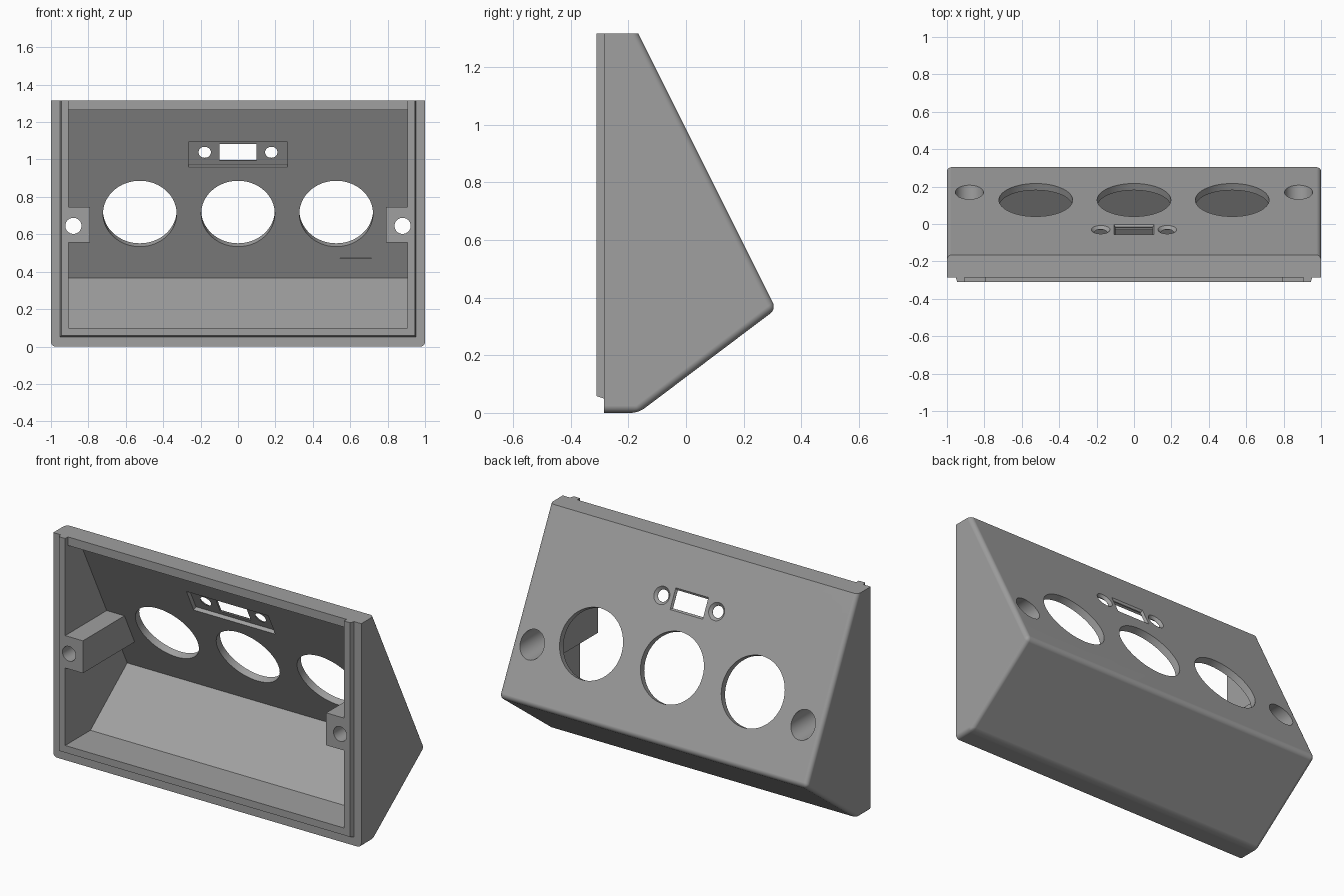
import bpy, bmesh, math
from mathutils import Matrix, Vector

if "Cube" in bpy.data.objects:
    bpy.data.objects.remove(bpy.data.objects["Cube"])

grey = bpy.data.materials.new("plain grey")
grey.diffuse_color = (0.35, 0.35, 0.35, 1)
grey.use_nodes = True
grey.node_tree.nodes["Principled BSDF"].inputs["Base Color"].default_value = grey.diffuse_color


def loft(name, ring_a, ring_b, matrix=Matrix(), bevel_rule=None):
    """Closed solid between two matching rings of 3D points."""
    bm = bmesh.new()
    a = [bm.verts.new(matrix @ Vector(p)) for p in ring_a]
    b = [bm.verts.new(matrix @ Vector(p)) for p in ring_b]
    n = len(a)
    bm.faces.new(a)
    bm.faces.new(b)
    for i in range(n):
        j = (i + 1) % n
        bm.faces.new((a[i], a[j], b[j], b[i]))
    bmesh.ops.recalc_face_normals(bm, faces=bm.faces)
    if bevel_rule:
        edges = [e for e in bm.edges if bevel_rule(e)]
        bmesh.ops.bevel(bm, geom=edges, offset=0.025, offset_type='OFFSET',
                        segments=5, profile=0.5, affect='EDGES')
    mesh = bpy.data.meshes.new(name)
    bm.to_mesh(mesh)
    bm.free()
    mesh.materials.append(grey)
    obj = bpy.data.objects.new(name, mesh)
    bpy.context.collection.objects.link(obj)
    return obj


def extrude_x(name, profile, x0, x1, rule=None):
    return loft(name, [(x0, y, z) for y, z in profile],
                [(x1, y, z) for y, z in profile], bevel_rule=rule)


def circle(x, y, z, r, n=64):
    return [(x + r * math.cos(2 * math.pi * i / n),
             y + r * math.sin(2 * math.pi * i / n), z) for i in range(n)]


def rect(x, y, z, hx, hy):
    return [(x - hx, y - hy, z), (x + hx, y - hy, z),
            (x + hx, y + hy, z), (x - hx, y + hy, z)]


def combine(target, tool, operation='DIFFERENCE'):
    mod = target.modifiers.new("combine", 'BOOLEAN')
    mod.object, mod.operation, mod.solver = tool, operation, 'EXACT'
    bpy.context.view_layer.objects.active = target
    bpy.ops.object.modifier_apply(modifier=mod.name)
    bpy.data.objects.remove(tool, do_unlink=True)


# Wedge housing, drawn taller than needed and trimmed flat later
def rounded(edge):
    front = all(v.co.y < -0.28 for v in edge.verts)
    top = all(v.co.z > 1.39 for v in edge.verts)
    return not (front or top)


housing = extrude_x("housing", [(-0.285, 0), (-0.165, 0), (0.3125, 0.36),
                                (-0.2075, 1.4), (-0.285, 1.4)], -1, 1, rounded)

# Tapered lip on the open front
lip = loft("lip",
           [(-0.945, -0.31, 0.058), (0.945, -0.31, 0.058),
            (0.945, -0.31, 1.37), (-0.945, -0.31, 1.37)],
           [(-0.964, -0.25, 0.039), (0.964, -0.25, 0.039),
            (0.964, -0.25, 1.37), (-0.964, -0.25, 1.37)])
combine(housing, lip, 'UNION')

# Flat top
combine(housing, extrude_x("top_trim", [(-0.6, 1.315), (0.6, 1.315),
                                        (0.6, 1.6), (-0.6, 1.6)], -1.3, 1.3))

# Hollow interior, leaving a screw post on each side wall
cavity = extrude_x("cavity", [(-0.4, 0.10), (-0.076, 0.10), (0.265, 0.365),
                              (-0.185, 1.265), (-0.285, 1.265),
                              (-0.285, 1.4), (-0.4, 1.4)], -0.905, 0.905)
for s in (-1, 1):
    combine(cavity, extrude_x("screw_post", [(-0.5, 0.555), (0.4, 0.555),
                                             (0.4, 0.745), (-0.5, 0.745)],
                              s * 0.79, s * 1.0))
combine(housing, cavity)

# Screw holes with wide counterbores from the back
along_y = Matrix.Rotation(math.radians(-90), 4, 'X')  # local z -> +y, local y -> -z
for s in (-1, 1):
    for r, start in ((0.075, -0.2), (0.043, -0.5)):
        combine(housing, loft("post_hole", circle(s * 0.88, -0.645, start, r),
                              circle(s * 0.88, -0.645, 0.5, r), along_y))

# Frame on the sloped panel: x across, y up the slope, z into the housing
k = 1 / math.sqrt(5)
panel = Matrix(((1, 0, 0, 0), (0, -k, -2 * k, 0.1285),
                (0, 2 * k, -k, 0.728), (0, 0, 0, 1)))


def cut_panel(name, ring_a, ring_b):
    combine(housing, loft(name, ring_a, ring_b, panel))


# Three round openings
for x in (-0.525, 0, 0.525):
    cut_panel("round_opening", circle(x, 0, -0.08, 0.197), circle(x, 0, 0.09, 0.197))

# Connector window: inner pocket, slot with flared edge, countersunk screws
v = 0.355
cut_panel("pocket", rect(0, v, 0.016, 0.265, 0.075), rect(0, v, 0.07, 0.265, 0.075))
cut_panel("slot", rect(0, v, -0.05, 0.1, 0.05), rect(0, v, 0.07, 0.1, 0.05))
cut_panel("slot_flare", rect(0, v, -0.01, 0.112, 0.07), rect(0, v, 0.011, 0.0995, 0.049))
for x in (-0.178, 0.178):
    cut_panel("screw_hole", circle(x, v, -0.05, 0.033, 40), circle(x, v, 0.07, 0.033, 40))
    cut_panel("countersink", circle(x, v, -0.01, 0.06, 40), circle(x, v, 0.0155, 0.034, 40))

# Fine groove inside the panel
cut_panel("groove", rect(0.63, -0.265, 0.034, 0.085, 0.002),
          rect(0.63, -0.265, 0.06, 0.085, 0.002))

# Smooth rounded edges and holes
bpy.ops.object.select_all(action='DESELECT')
housing.select_set(True)
bpy.context.view_layer.objects.active = housing
bpy.ops.object.shade_smooth_by_angle(angle=math.radians(25))
weighted = housing.modifiers.new("even_shading", 'WEIGHTED_NORMAL')
weighted.keep_sharp = True
